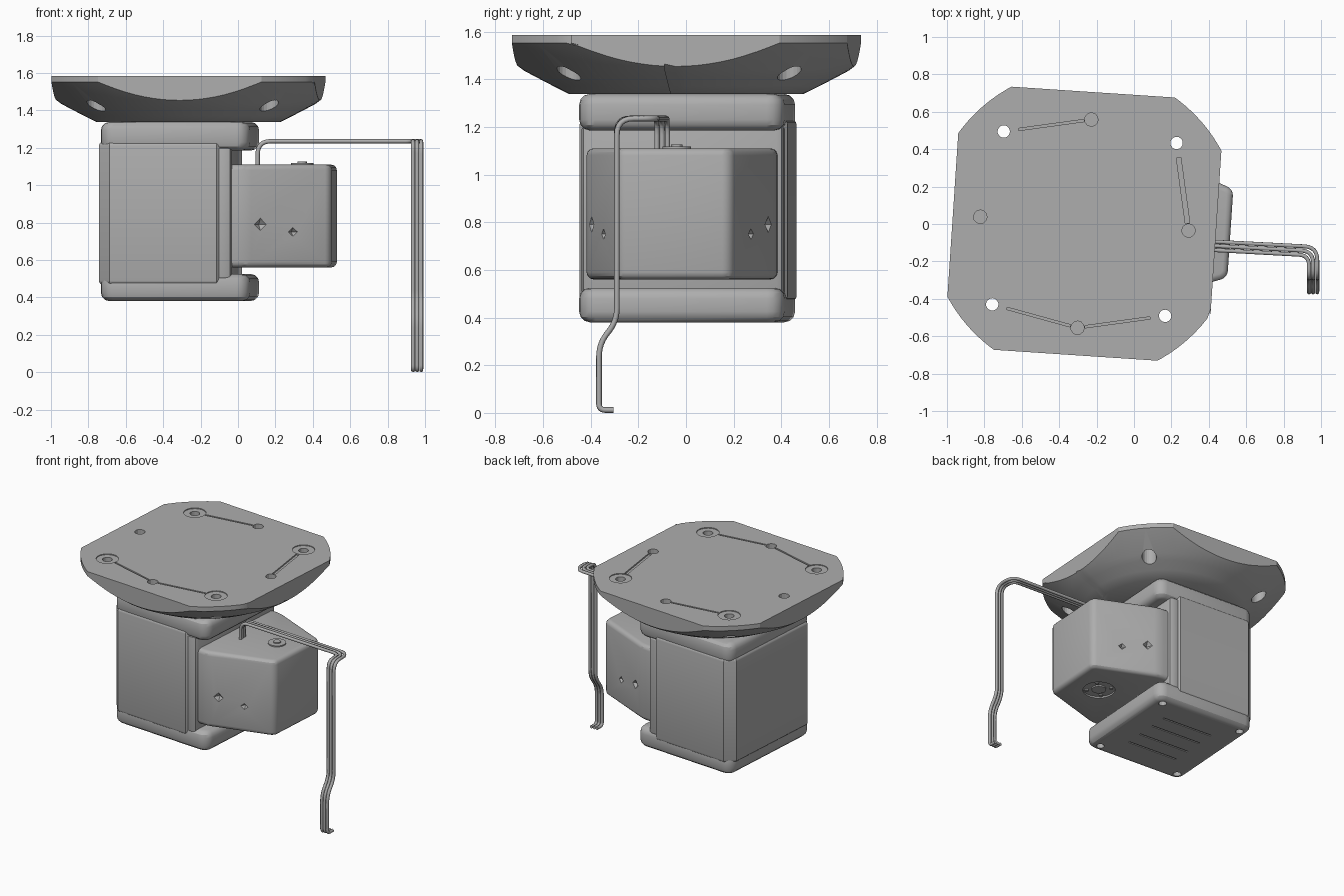
import bpy, bmesh, math
from mathutils import Vector, Matrix

if "Cube" in bpy.data.objects:
    bpy.data.objects.remove(bpy.data.objects["Cube"])

grey = bpy.data.materials.new("mid_grey")
grey.use_nodes = True
COLOUR = (0.42, 0.42, 0.42, 1)
grey.diffuse_color = COLOUR
grey.node_tree.nodes["Principled BSDF"].inputs["Base Color"].default_value = COLOUR

# Whole motor is turned slightly about its own axis
TURN = Matrix.Translation((-0.315, 0.005, 0)) @ Matrix.Rotation(math.radians(-3.8), 4, 'Z')


def add(name, bm, smooth=30):
    bmesh.ops.recalc_face_normals(bm, faces=bm.faces)
    mesh = bpy.data.meshes.new(name)
    bm.to_mesh(mesh)
    bm.free()
    mesh.materials.append(grey)
    ob = bpy.data.objects.new(name, mesh)
    bpy.context.collection.objects.link(ob)
    ob.matrix_world = TURN
    if smooth:
        bpy.ops.object.select_all(action='DESELECT')
        ob.select_set(True)
        bpy.context.view_layer.objects.active = ob
        bpy.ops.object.shade_smooth_by_angle(angle=math.radians(smooth))
    return ob


def prism(bm, outline, z0, z1):
    verts = [bm.verts.new((x, y, z0)) for x, y in outline]
    base = bm.faces.new(verts)
    ext = bmesh.ops.extrude_face_region(bm, geom=[base])
    bmesh.ops.translate(bm, vec=(0, 0, z1 - z0),
                        verts=[v for v in ext["geom"] if isinstance(v, bmesh.types.BMVert)])


def rounded(name, outline, z0, z1, side, rim, segs=4):
    """Prism with its upright edges bevelled by side and its rims by rim."""
    bm = bmesh.new()
    prism(bm, outline, z0, z1)
    up = [e for e in bm.edges if abs(e.verts[0].co.z - e.verts[1].co.z) > 0.01]
    bmesh.ops.bevel(bm, geom=up, offset=side, segments=segs, profile=0.5, affect='EDGES')
    flat = [e for e in bm.edges if abs(e.verts[0].co.z - e.verts[1].co.z) < 0.001]
    bmesh.ops.bevel(bm, geom=flat, offset=rim, segments=3, profile=0.5, affect='EDGES')
    return add(name, bm)


def rect(x0, x1, y):
    return [(x0, -y), (x1, -y), (x1, y), (x0, y)]


def cone(bm, x, y, z0, z1, r0, r1, n=20):
    bmesh.ops.create_cone(bm, cap_ends=True, segments=n, radius1=r0, radius2=r1, depth=z1 - z0,
                          matrix=Matrix.Translation((x, y, (z0 + z1) / 2)))


def carve(ob, parts):
    """Subtract each cutter mesh, then discard the cutters."""
    for bm in parts:
        cutter = add("cutter", bm, 0)
        cutter.hide_render = True
        mod = ob.modifiers.new("cut", 'BOOLEAN')
        mod.operation, mod.solver, mod.object = 'DIFFERENCE', 'EXACT', cutter
        bpy.context.view_layer.update()
        mesh = bpy.data.meshes.new_from_object(ob.evaluated_get(bpy.context.evaluated_depsgraph_get()))
        ob.modifiers.clear()
        ob.data = mesh
        bpy.data.objects.remove(cutter)


# Mounting plate: clipped square with a bowl-shaped underside
CX, TOP = 0.05, 1.585
bowl = [(0.0, 1.337), (0.49, 1.337), (0.58, 1.382), (0.68, 1.435), (0.74, 1.48), (0.84, 1.56)]


def bowl_z(r):
    for (r0, z0), (r1, z1) in zip(bowl, bowl[1:]):
        if r <= r1:
            return z0 + (z1 - z0) * (r - r0) / (r1 - r0)
    return bowl[-1][1]


N = 96
corner = math.acos(0.705 / 0.83)
angles = sorted([i * math.tau / N for i in range(N)] +
                [q * math.pi / 2 + s * corner + 0.0001 for q in range(4) for s in (-1, 1)])
bm = bmesh.new()
rings = []
for inner in (0.49, 0.56, 0.63, 0.68, 1.0, 2.0):
    ring = []
    for a in angles:
        edge = min(0.83, 0.705 / max(abs(math.cos(a)), abs(math.sin(a))))
        r = min(inner, edge)
        z = TOP if inner > 1 else bowl_z(r)
        ring.append(bm.verts.new((CX + r * math.cos(a), r * math.sin(a), z)))
    rings.append(ring)
for lo, hi in zip(rings, rings[1:]):
    for i in range(len(lo)):
        j = (i + 1) % len(lo)
        bm.faces.new((lo[i], lo[j], hi[j], hi[i]))
bm.faces.new(rings[0])
bm.faces.new(rings[-1])
plate = add("mounting_plate", bm)

# Plate holes: screw holes with recesses, small blind holes and thin grooves
screws, recess, blind, grooves = (bmesh.new() for _ in range(4))
for a in range(4):
    ang = math.radians(45 + 90 * a)
    x, y = CX + 0.655 * math.cos(ang), 0.655 * math.sin(ang)
    cone(screws, x, y, 1.2, 1.7, 0.033, 0.033)
    cone(recess, x, y, 1.2, 1.52, 0.05, 0.05)
    cone(recess, x, y, TOP - 0.006, 1.7, 0.075, 0.075)
    b = math.radians(90 * a)
    cone(blind, CX + 0.558 * math.cos(b), 0.558 * math.sin(b), 1.52, 1.7, 0.036, 0.036, 12)
half = 0.463
for p, q in [((half, half), (0.558, 0)), ((half, -half), (0, -0.558)),
             ((-half, -half), (0, -0.558)), ((-half, half), (0, 0.558))]:
    p, q = Vector(p), Vector(q)
    d = (q - p).normalized()
    p, q = p + d * 0.08, q - d * 0.04
    n = Vector((-d.y, d.x)) * (0.012 if q.x > 0.3 else 0.006)
    prism(grooves, [(CX + v.x, v.y) for v in (p - n, q - n, q + n, p + n)], TOP - 0.01, 1.7)
carve(plate, [recess, screws, blind, grooves])

# Motor body: barrel between two rounded end caps
barrel = rounded("motor_barrel", rect(-0.405, 0.29, 0.437), 0.47, 1.23, 0.06, 0.02, 1)
rounded("top_cap", rect(-0.395, 0.405, 0.432), 1.185, 1.338, 0.07, 0.045)
bottom = rounded("bottom_cap", rect(-0.395, 0.405, 0.432), 0.38, 0.525, 0.07, 0.045)
rounded("corner_rib", rect(0.2, 0.31, 0.425), 0.5, 1.2, 0.03, 0.01, 2)

# Screw holes and slots under the bottom cap
holes = bmesh.new()
for sx in (-1, 1):
    for sy in (-1, 1):
        cone(holes, sx * 0.325, sy * 0.36, 0.3, 0.43, 0.028, 0.028, 12)
for y in (-0.2, -0.07, 0.07, 0.2):
    prism(holes, [(a, y + b) for a, b in rect(-0.2, 0.2, 0.006)], 0.3, 0.386)
carve(bottom, [holes])

# Tapered gearbox on the left side
outline = [(0.2, -0.40), (0.38, -0.40), (0.832, -0.237), (0.832, 0.237), (0.38, 0.40), (0.2, 0.40)]
gear = rounded("side_gearbox", outline, 0.56, 1.11, 0.035, 0.03)

# Diamond dents in both slanted faces and the barrel
dents = bmesh.new()
for s in (-1, 1):
    for x, y, z, w, h in ((0.63, 0.31, 0.75, 0.06, 0.07), (0.46, 0.372, 0.79, 0.09, 0.09)):
        n = Vector((0.34, s * 0.94, 0))
        frame = Matrix.Translation(Vector((x, s * y, z)) + n * 0.01) @ n.to_track_quat('Z', 'Y').to_matrix().to_4x4()
        bmesh.ops.create_cone(dents, cap_ends=True, segments=4, radius1=0.01, radius2=1, depth=0.08,
                              matrix=frame @ Matrix.Diagonal((h, w, 1, 1)))
# Round recess under the gearbox
vent = bmesh.new()
cone(vent, 0.6, 0, 0.5, 0.572, 0.11, 0.11, 24)
carve(gear, [dents, vent])
hubs = bmesh.new()
cone(hubs, 0.6, 0, 0.562, 0.6, 0.05, 0.05, 16)
for i in range(4):
    a = math.radians(45 + 90 * i)
    cone(hubs, 0.6 + 0.085 * math.cos(a), 0.085 * math.sin(a), 0.562, 0.6, 0.014, 0.014, 10)
cone(hubs, 0.66, 0.0, 1.1, 1.118, 0.06, 0.06, 20)
cone(hubs, 0.66, 0.0, 1.1, 1.126, 0.025, 0.025, 12)
add("gearbox_hubs", hubs)


# Three cables, each a path with rounded corners
def fillet(points, radius=0.07, steps=6):
    pts = [Vector(p) for p in points]
    out = [pts[0]]
    for a, b, c in zip(pts, pts[1:], pts[2:]):
        r = min(radius, (a - b).length * 0.45, (c - b).length * 0.45)
        p, q = b + (a - b).normalized() * r, b + (c - b).normalized() * r
        for i in range(steps + 1):
            t = i / steps
            out.append(p * (1 - t) ** 2 + b * 2 * t * (1 - t) + q * t * t)
    return out + [pts[-1]]


for k, label in ((-1, "inner"), (0, "middle"), (1, "outer")):
    d = k * 0.022
    x = 0.958 + d
    path = fillet([(0.105, -0.10 + d, 1.05), (0.105, -0.10 + d, 1.235), (x, -0.145 + d, 1.235),
                   (x, -0.29, 1.235), (x, -0.29, 0.385), (x, -0.365, 0.29),
                   (x, -0.365, 0.012), (x, -0.305, 0.012)])
    curve = bpy.data.curves.new(label + "_cable", 'CURVE')
    curve.dimensions = '3D'
    curve.bevel_depth, curve.bevel_resolution, curve.use_fill_caps = 0.0118, 1, True
    spline = curve.splines.new('POLY')
    spline.points.add(len(path) - 1)
    for point, co in zip(spline.points, path):
        point.co = (*co, 1)
    curve.materials.append(grey)
    ob = bpy.data.objects.new(label + "_cable", curve)
    bpy.context.collection.objects.link(ob)
